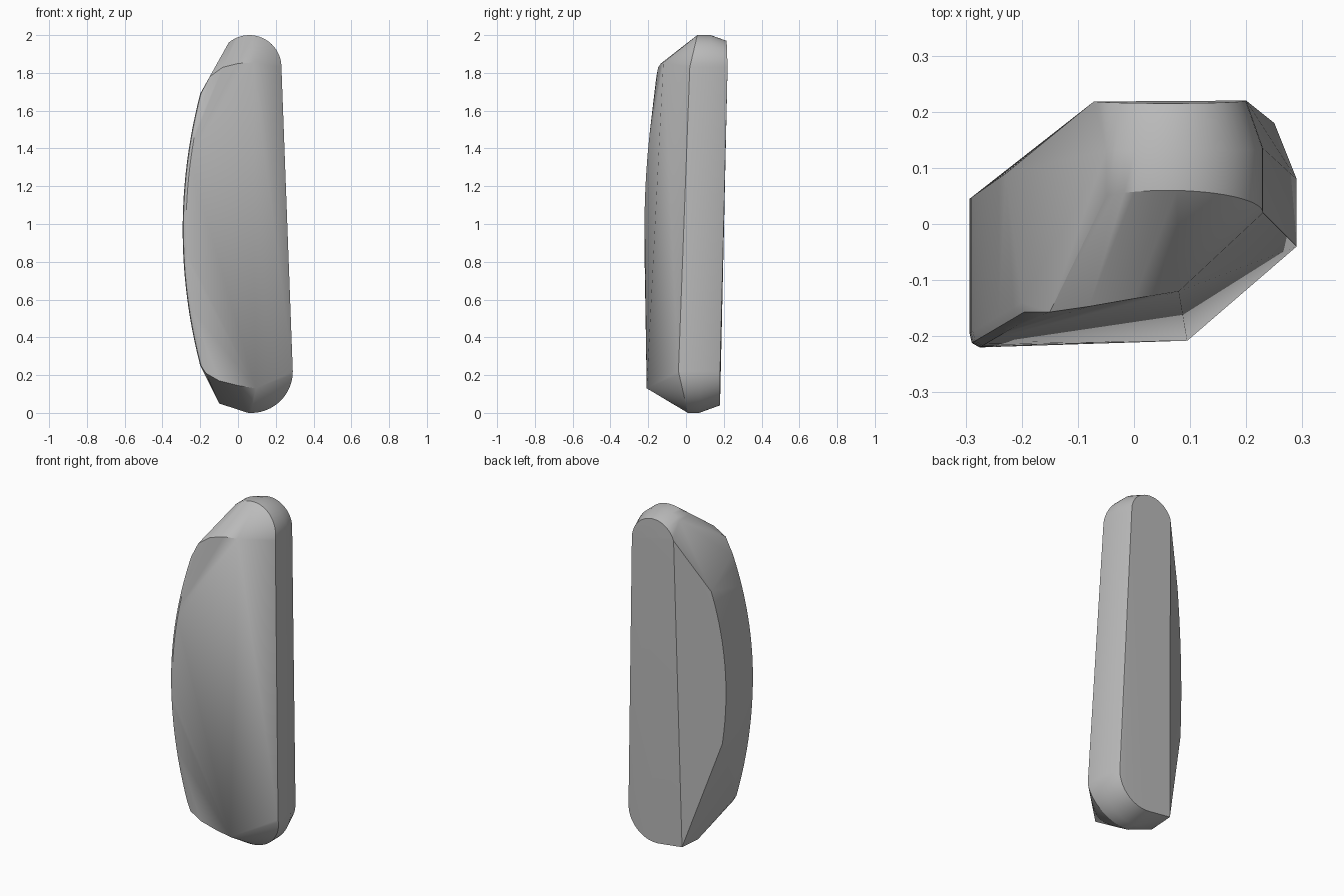
import bpy, bmesh
from math import sin, cos, radians

if "Cube" in bpy.data.objects:
    bpy.data.objects.remove(bpy.data.objects["Cube"], do_unlink=True)

grey = bpy.data.materials.new("stone_grey")
grey.use_nodes = True
grey.diffuse_color = (0.5, 0.5, 0.5, 1)
grey.node_tree.nodes["Principled BSDF"].inputs["Base Color"].default_value = (0.5, 0.5, 0.5, 1)

points = []


def arc(cx, cz, r, start, end, y_side, y_end, steps=20):
    """Arc in x and z whose depth blends from the side to the end cap."""
    for i in range(steps + 1):
        a = radians(start + (end - start) * i / steps)
        y = y_side + (y_end - y_side) * abs(sin(a))
        points.append((cx + r * cos(a), y, cz + r * sin(a)))


# Rounded top: front rim, crown, back panel rim
arc(0.06, 1.83, 0.17, 0, 130, 0.02, 0.06)
arc(0.06, 1.83, 0.17, 0, 130, 0.135, 0.13)
arc(0.06, 1.83, 0.14, 0, 160, 0.22, 0.215)

# Rounded bottom: front rim, base, back panel rim
arc(0.07, 0.22, 0.22, 0, -95, -0.04, 0.01)
arc(0.07, 0.22, 0.22, 0, -95, 0.08, 0.07)
arc(0.07, 0.22, 0.18, 0, -110, 0.18, 0.18)
points += [(-0.10, 0.03, 0.05), (-0.10, 0.18, 0.06)]

# Front face: upper and lower rims
points += [(-0.15, -0.157, 1.78), (-0.08, -0.147, 1.83), (0, -0.133, 1.85), (0.08, -0.12, 1.855)]
points += [(-0.17, -0.202, 0.21), (-0.10, -0.204, 0.17), (0, -0.206, 0.145), (0.095, -0.208, 0.13)]

# Bulging left flank: softened front edge and sharper back edge
for i in range(25):
    z = 0.25 + 1.44 * i / 24
    t = (z - 0.97) / 0.72
    x = -0.293 + 0.093 * t * t
    y = -0.22 + (0.055 if t > 0 else 0.02) * t * t
    points += [(x, y + 0.025, z), (x + 0.004, y + 0.008, z), (x + 0.018, y, z)]
    if 0.66 < z < 1.58:
        points.append((x, 0.045 + 0.7 * (x + 0.293), z))

# Wrap the rims in one faceted skin
bm = bmesh.new()
for p in points:
    bm.verts.new(p)
hull = bmesh.ops.convex_hull(bm, input=bm.verts)
spare = {v for v in hull["geom_interior"] + hull["geom_unused"] if isinstance(v, bmesh.types.BMVert)}
bmesh.ops.delete(bm, geom=list(spare), context="VERTS")
bmesh.ops.dissolve_limit(bm, angle_limit=radians(0.5), verts=bm.verts, edges=bm.edges)
bmesh.ops.recalc_face_normals(bm, faces=bm.faces)

mesh = bpy.data.meshes.new("stone_body")
bm.to_mesh(mesh)
bm.free()
mesh.materials.append(grey)
body = bpy.data.objects.new("stone_body", mesh)
bpy.context.collection.objects.link(body)
bpy.context.view_layer.objects.active = body
body.select_set(True)
bpy.ops.object.shade_smooth_by_angle(angle=radians(30))
